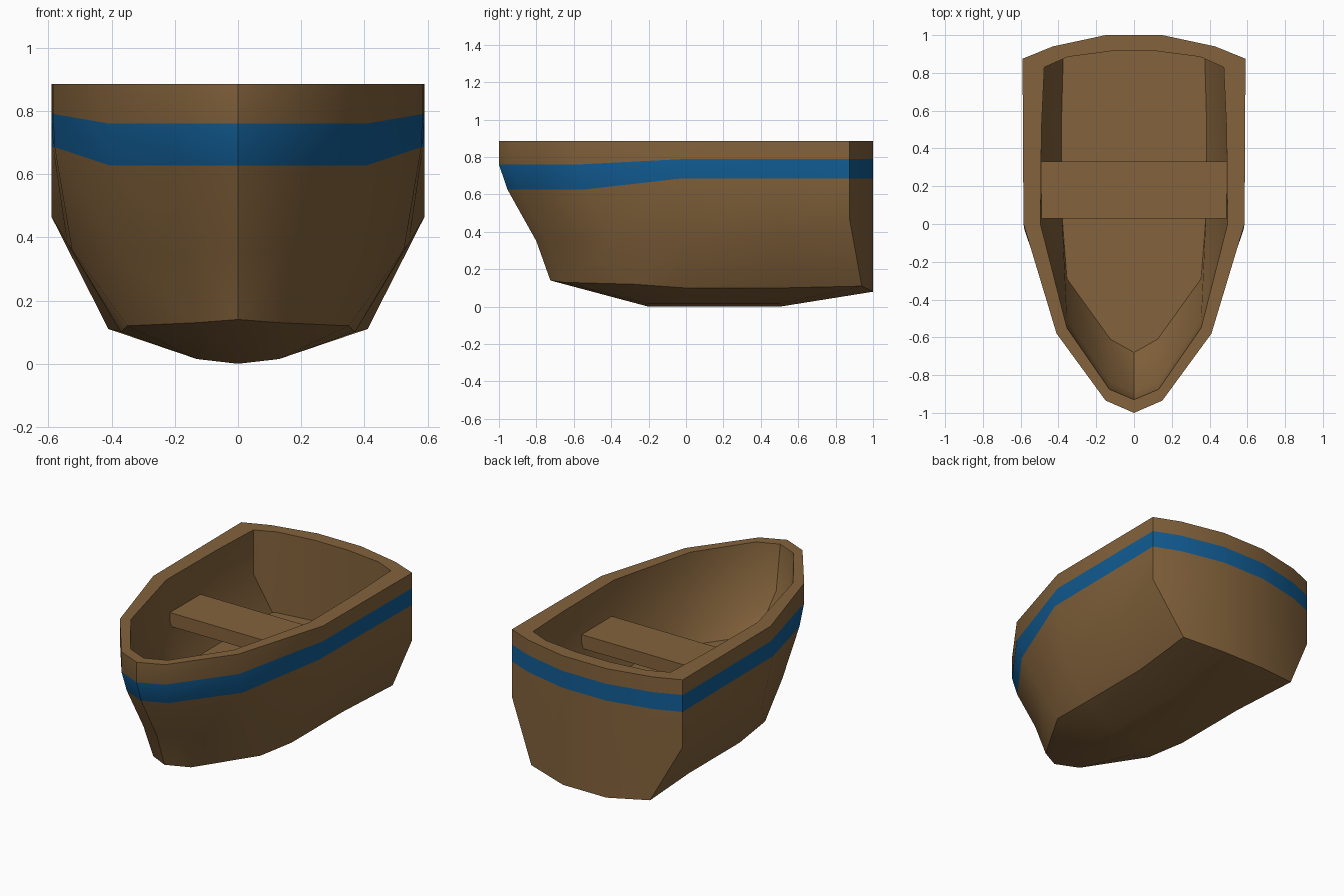
import bpy, bmesh, math

if "Cube" in bpy.data.objects:
    bpy.data.objects.remove(bpy.data.objects["Cube"])


def material(name, rgb):
    m = bpy.data.materials.new(name)
    m.diffuse_color = (*rgb, 1)
    m.use_nodes = True
    m.node_tree.nodes["Principled BSDF"].inputs["Base Color"].default_value = m.diffuse_color
    return m


wood = material("brown wood", (0.23, 0.125, 0.045))
blue = material("blue paint", (0.006, 0.11, 0.30))

RIM, FLOOR, LEDGE = 0.885, 0.38, 0.61

# Outer half hull, stations from bow to stern:
# rim xy, stripe top z, stripe bottom xyz, side xyz, bilge xyz, keel xyz
outer = [
    ((0, -1), .76, (0, -.955, .627), (0, -.80, .35), (0, -.725, .14), (0, -.2, 0)),
    ((.15, -.935), .76, (.145, -.89, .627), (.135, -.74, .35), (.13, -.65, .13), (.13, -.2, .015)),
    ((.41, -.58), .76, (.405, -.54, .627), (.385, -.40, .35), (.35, -.28, .12), (.13, -.2, .015)),
    ((.585, 0), .79, (.58, -.03, .685), (.525, 0, .36), (.37, 0, .10), (.13, 0, .015)),
    ((.588, .5), .79, (.585, .5, .685), (.54, .5, .38), (.37, .5, .10), (.13, .5, .015)),
    ((.59, .875), .79, (.59, .875, .685), (.59, .875, .465), (.41, .94, .11), (.15, 1, .08)),
    ((.43, .94), .79, (.43, .94, .685), (.43, .94, .465), (.41, .94, .11), (.15, 1, .08)),
    ((.15, 1), .79, (.15, 1, .685), (.15, 1, .465), (.15, 1, .08), (.15, 1, .08)),
    ((0, 1), .79, (0, 1, .685), (0, 1, .465), (0, 1, .08), (0, 1, .08)),
]
# Inner half: rim xy, ledge xy, floor xy at the same stations
inner = [
    ((0, -.93), (0, -.89), (0, -.68)),
    ((.13, -.875), (.128, -.835), (.125, -.61)),
    ((.355, -.55), (.355, -.51), (.355, -.29)),
    ((.495, 0), (.49, 0), (.38, .03)),
    ((.49, .5), (.488, .5), (.385, .5)),
    ((.475, .83), (.475, .83), (.375, .875)),
    ((.35, .885), (.35, .885), (.35, .885)),
    ((.12, .915), (.12, .915), (.12, .915)),
    ((0, .915), (0, .915), (0, .915)),
]
STRIPE = 4  # band between stripe bottom and stripe top


def station(o, i):
    """Points from keel centre, up the outside, over the rim, to floor centre."""
    rim, stripe_z, stripe_low, side, bilge, keel = o
    centre = (0, keel[1], .08 if keel[1] > .9 else 0)
    return [centre, keel, bilge, side, stripe_low, (*rim, stripe_z), (*rim, RIM),
            (*i[0], RIM), (*i[1], LEDGE), (*i[2], FLOOR), (0, i[2][1], FLOOR)]


def finish(bm, name, mats):
    bmesh.ops.recalc_face_normals(bm, faces=bm.faces[:])
    me = bpy.data.meshes.new(name)
    bm.to_mesh(me)
    bm.free()
    for m in mats:
        me.materials.append(m)
    ob = bpy.data.objects.new(name, me)
    bpy.context.collection.objects.link(ob)
    return ob


# Hull: skin both halves between neighbouring stations, sharing equal points
bm = bmesh.new()
cache = {}


def vert(p):
    key = tuple(round(c, 4) + 0.0 for c in p)
    if key not in cache:
        cache[key] = bm.verts.new(key)
    return cache[key]


stations = [station(o, i) for o, i in zip(outer, inner)]
for side in (1, -1):
    for a, b in zip(stations, stations[1:]):
        for k in range(len(a) - 1):
            pts = (a[k], b[k], b[k + 1], a[k + 1])
            vs = list(dict.fromkeys(vert((side * x, y, z)) for x, y, z in pts))
            if len(vs) > 2:
                f = bm.faces.new(vs)
                f.material_index = 1 if k == STRIPE else 0
hull = finish(bm, "hull", [wood, blue])
bpy.context.view_layer.objects.active = hull
hull.select_set(True)
bpy.ops.object.shade_smooth_by_angle(angle=math.radians(35))

# Seat plank across the inside
bm = bmesh.new()
bmesh.ops.create_cube(bm, size=1)
for v in bm.verts:
    v.co = (v.co.x * 0.99, v.co.y * 0.30 + 0.18, v.co.z * 0.085 + 0.628)
finish(bm, "seat", [wood])
